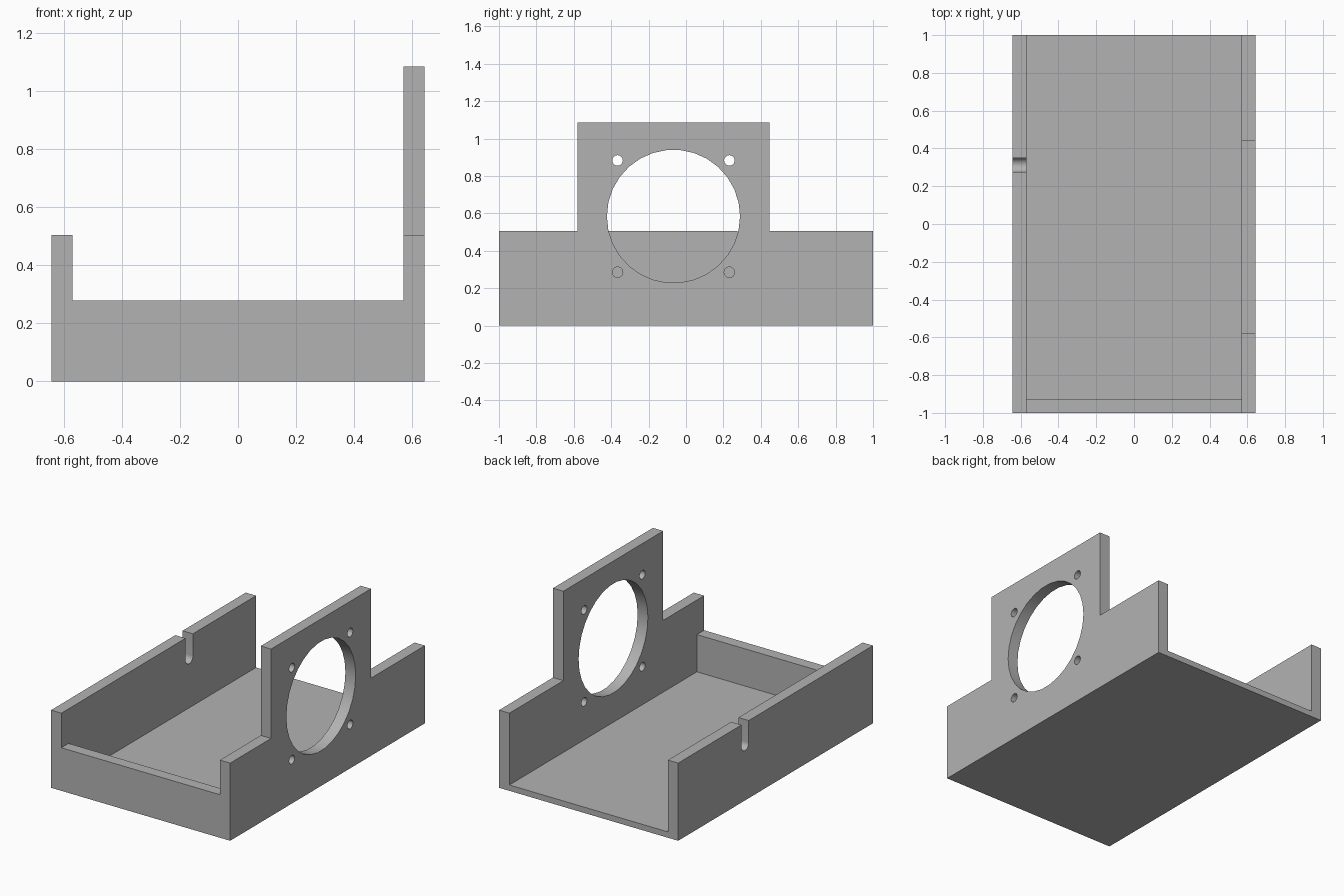
import bpy, bmesh, math

cube = bpy.data.objects.get("Cube")
if cube:
    bpy.data.objects.remove(cube, do_unlink=True)

# Main dimensions
HALF_W, HALF_L = 0.644, 1.0
WALL, FLOOR = 0.074, 0.038
SIDE_H, FRONT_H, PLATE_H = 0.505, 0.28, 1.086
INNER = HALF_W - WALL

grey = bpy.data.materials.new("plain grey")
grey.use_nodes = True
colour = (0.45, 0.45, 0.45, 1)
grey.diffuse_color = colour
grey.node_tree.nodes["Principled BSDF"].inputs["Base Color"].default_value = colour


def extrude_x(name, outlines, x0, x1):
    """Extrude closed (y, z) outlines from x0 to x1 as one object."""
    bm = bmesh.new()
    for outline in outlines:
        face = bm.faces.new([bm.verts.new((x0, y, z)) for y, z in outline])
        new = bmesh.ops.extrude_face_region(bm, geom=[face])["geom"]
        verts = [v for v in new if isinstance(v, bmesh.types.BMVert)]
        bmesh.ops.translate(bm, verts=verts, vec=(x1 - x0, 0, 0))
    bmesh.ops.recalc_face_normals(bm, faces=bm.faces)
    mesh = bpy.data.meshes.new(name)
    bm.to_mesh(mesh)
    bm.free()
    mesh.materials.append(grey)
    obj = bpy.data.objects.new(name, mesh)
    bpy.context.collection.objects.link(obj)
    return obj


def arc(y, z, r, start, end, steps):
    angles = [start + (end - start) * i / steps for i in range(steps + 1)]
    return [(y + r * math.cos(a), z + r * math.sin(a)) for a in angles]


def circle(y, z, r, sides):
    return arc(y, z, r, 0, 2 * math.pi, sides)[:-1]


def rect(y0, y1, z0, z1):
    return [(y0, z0), (y1, z0), (y1, z1), (y0, z1)]


def activate(obj):
    bpy.ops.object.select_all(action='DESELECT')
    obj.select_set(True)
    bpy.context.view_layer.objects.active = obj


# Floor and low front wall, open at the back
extrude_x("floor", [rect(-HALF_L, HALF_L, 0, FLOOR)], -INNER, INNER)
extrude_x("front_wall", [rect(-HALF_L, -HALF_L + WALL, FLOOR, FRONT_H)], -INNER, INNER)

# Right wall with a round-bottomed cable slot
slot_y, slot_r, slot_z = 0.313, 0.0375, 0.362
slot = ([(slot_y + slot_r, SIDE_H)]
        + arc(slot_y, slot_z, slot_r, 0, -math.pi, 14)
        + [(slot_y - slot_r, SIDE_H)])
right_outline = ([(-HALF_L, 0), (HALF_L, 0), (HALF_L, SIDE_H)]
                 + slot + [(-HALF_L, SIDE_H)])
right_wall = extrude_x("right_wall", [right_outline], -HALF_W, -INNER)

# Left wall with a raised fan plate
plate_y0, plate_y1 = -0.58, 0.446
left_outline = [(-HALF_L, 0), (HALF_L, 0), (HALF_L, SIDE_H),
                (plate_y1, SIDE_H), (plate_y1, PLATE_H),
                (plate_y0, PLATE_H), (plate_y0, SIDE_H), (-HALF_L, SIDE_H)]
left_wall = extrude_x("left_wall", [left_outline], INNER, HALF_W)

# Fan opening and four screw holes
fan_y, fan_z, pitch = -0.067, 0.584, 0.299
holes = [circle(fan_y, fan_z, 0.356, 30)]
holes += [circle(fan_y + sy * pitch, fan_z + sz * pitch, 0.028, 24)
          for sy in (-1, 1) for sz in (-1, 1)]
cutter = extrude_x("hole_cutter", holes, INNER - 0.1, HALF_W + 0.1)
cutter.hide_render = True
cut = left_wall.modifiers.new("holes", 'BOOLEAN')
cut.operation = 'DIFFERENCE'
cut.solver = 'EXACT'
cut.object = cutter
activate(left_wall)
bpy.ops.object.modifier_apply(modifier=cut.name)
bpy.data.objects.remove(cutter, do_unlink=True)

for wall in (left_wall, right_wall):
    activate(wall)
    bpy.ops.object.shade_smooth_by_angle()
